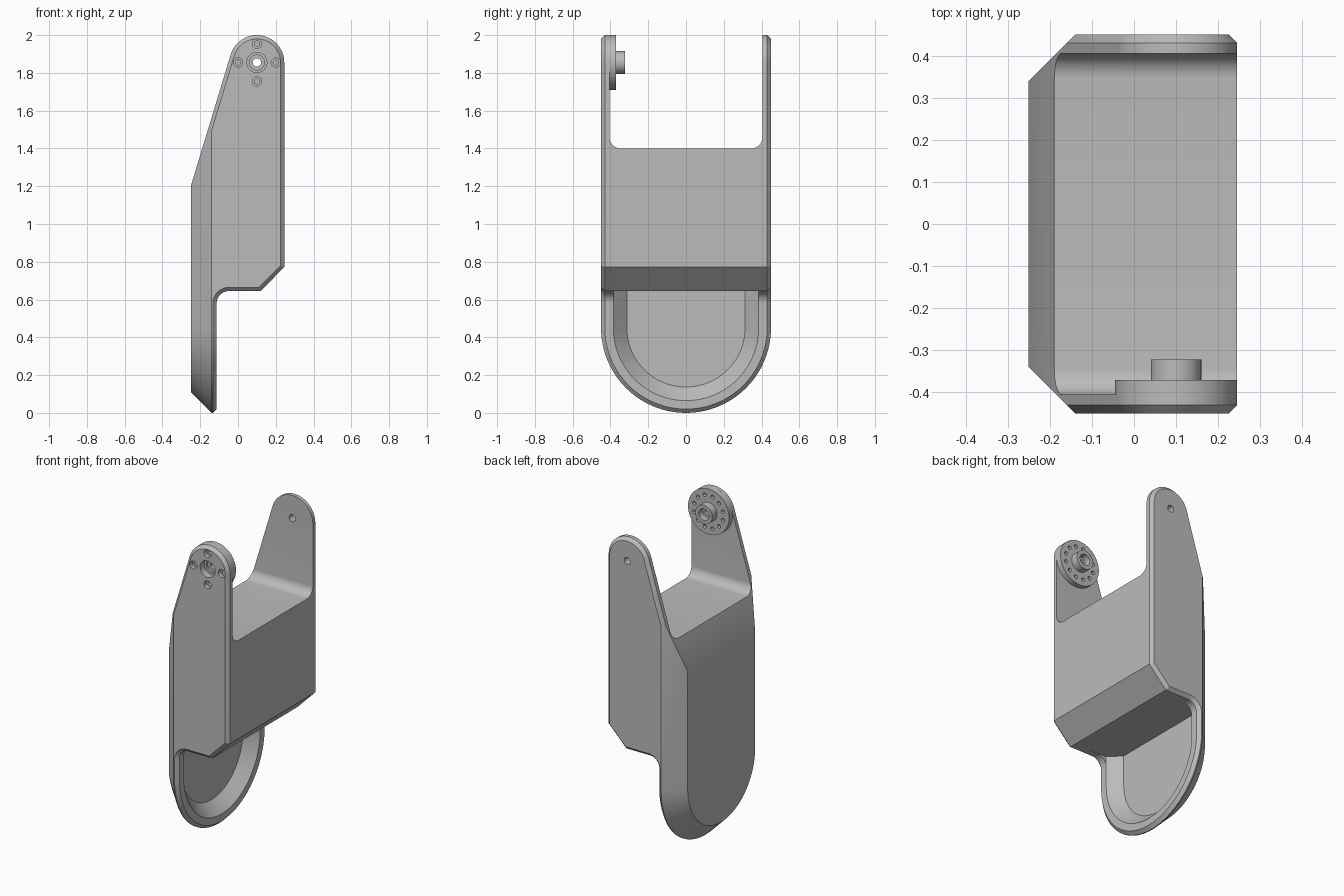
import bpy, bmesh
from math import sin, cos, pi, radians

if "Cube" in bpy.data.objects:
    bpy.data.objects.remove(bpy.data.objects["Cube"], do_unlink=True)

GREY = (0.5, 0.5, 0.5, 1)
mat = bpy.data.materials.new("plain grey")
mat.use_nodes = True
mat.diffuse_color = GREY
mat.node_tree.nodes["Principled BSDF"].inputs["Base Color"].default_value = GREY

AX, AZ = 0.1, 1.855      # pivot axis of the arms
W = 0.45                 # half width


def arc(cx, cy, r, a0, a1, n):
    return [(cx + r * cos(radians(a0 + (a1 - a0) * i / n)),
             cy + r * sin(radians(a0 + (a1 - a0) * i / n))) for i in range(n + 1)]


def loft(name, loops, cap_bevel=0):
    """Skin matching 3D loops and cap both ends, optionally with chamfered caps."""
    bm = bmesh.new()
    rings = [[bm.verts.new(p) for p in lp] for lp in loops]
    n = len(rings[0])
    for a, b in zip(rings, rings[1:]):
        for i in range(n):
            j = (i + 1) % n
            bm.faces.new((a[i], a[j], b[j], b[i]))
    caps = [bm.faces.new(rings[0][::-1]), bm.faces.new(rings[-1])]
    bmesh.ops.recalc_face_normals(bm, faces=bm.faces)
    if cap_bevel:
        bmesh.ops.inset_individual(bm, faces=caps, thickness=cap_bevel,
                                   depth=cap_bevel, use_even_offset=True)
    me = bpy.data.meshes.new(name)
    bm.to_mesh(me)
    bm.free()
    me.materials.append(mat)
    ob = bpy.data.objects.new(name, me)
    bpy.context.collection.objects.link(ob)
    return ob


def cyl(name, r, y0, y1, x=AX, z=AZ, n=32):
    ring = arc(x, z, r, 0, 360, n)[:-1]
    return loft(name, [[(px, y, pz) for px, pz in ring] for y in (y0, y1)])


def boolean(ob, tool, op="DIFFERENCE"):
    mod = ob.modifiers.new("cut", "BOOLEAN")
    mod.operation, mod.solver, mod.object = op, "EXACT", tool
    bpy.ops.object.select_all(action="DESELECT")
    bpy.context.view_layer.objects.active = ob
    ob.select_set(True)
    bpy.ops.object.modifier_apply(modifier=mod.name)
    bpy.data.objects.remove(tool, do_unlink=True)


def smooth(ob):
    bpy.ops.object.select_all(action="DESELECT")
    bpy.context.view_layer.objects.active = ob
    ob.select_set(True)
    bpy.ops.object.shade_smooth_by_angle(angle=radians(25))


# Side profile of the bracket, extruded across with chamfered ends
RIM = -0.113
side = [(-0.25, -0.1), (RIM, -0.1)]
side += arc(RIM + 0.065, 0.58, 0.065, 180, 90, 10)
side += [(0.12, 0.645), (0.245, 0.772)]
side += arc(AX, AZ, 0.145, 0, 163.5, 28)
side += [(-0.25, 1.2)]
body = loft("bracket_body", [[(x, y, z) for x, z in side] for y in (-0.43, 0.43)], 0.02)


# Rounded-bottom envelope with a wide chamfer at the back and a small one at the rim
def envelope(x, r, straight, top=2.2):
    pts = arc(0, W, r, 180, 360, 48)
    pts += [(straight, 0.5), (straight, top), (-straight, top), (-straight, 0.5)]
    return [(x, y, z) for y, z in pts]


shell = loft("envelope", [envelope(-0.25, 0.34, 0.34), envelope(-0.14, W, W),
                          envelope(RIM - 0.02, W, W), envelope(RIM, 0.43, W),
                          envelope(0.4, 0.43, W)])
boolean(body, shell, "INTERSECT")

# Gap between the two arms, with rounded lower corners
gap = [(-0.405, 2.3)] + arc(-0.345, 1.46, 0.06, 180, 270, 10)
gap += arc(0.345, 1.46, 0.06, 270, 360, 10) + [(0.405, 2.3)]
boolean(body, loft("gap", [[(x, y, z) for y, z in gap] for x in (-0.5, 0.5)]))


# Tapered scoop in the lower plate
def scoop(x, r):
    return [(x, y, z) for y, z in arc(0, W, r, 180, 360, 48) + [(r, 0.646), (-r, 0.646)]]


boolean(body, loft("scoop", [scoop(-0.185, 0.313), scoop(RIM, 0.385), scoop(0, 0.385)]))

# Pivot hole in the rear arm, bore and countersunk screw holes in the front arm
boolean(body, cyl("hole", 0.022, 0.35, 0.5))
boolean(body, cyl("hole", 0.053, -0.5, -0.39))
for k in range(4):
    hx, hz = AX + 0.1 * cos(k * pi / 2), AZ + 0.1 * sin(k * pi / 2)
    boolean(body, cyl("hole", 0.025, -0.5, -0.425, hx, hz, 20))
    boolean(body, cyl("hole", 0.014, -0.5, -0.39, hx, hz, 16))
smooth(body)

# Round drive disc with hub on the inside of the front arm
disc = cyl("drive_disc", 0.145, -0.406, -0.37, n=64)
boolean(disc, cyl("hub", 0.06, -0.39, -0.322), "UNION")
boolean(disc, cyl("bore", 0.022, -0.5, -0.3))
boolean(disc, cyl("bore", 0.04, -0.5, -0.392))
boolean(disc, cyl("bore", 0.037, -0.365, -0.3))
for k in range(12):
    a = (k + 0.5) * pi / 6
    boolean(disc, cyl("hole", 0.012, -0.39, -0.3, AX + 0.105 * cos(a), AZ + 0.105 * sin(a), 14))
smooth(disc)
